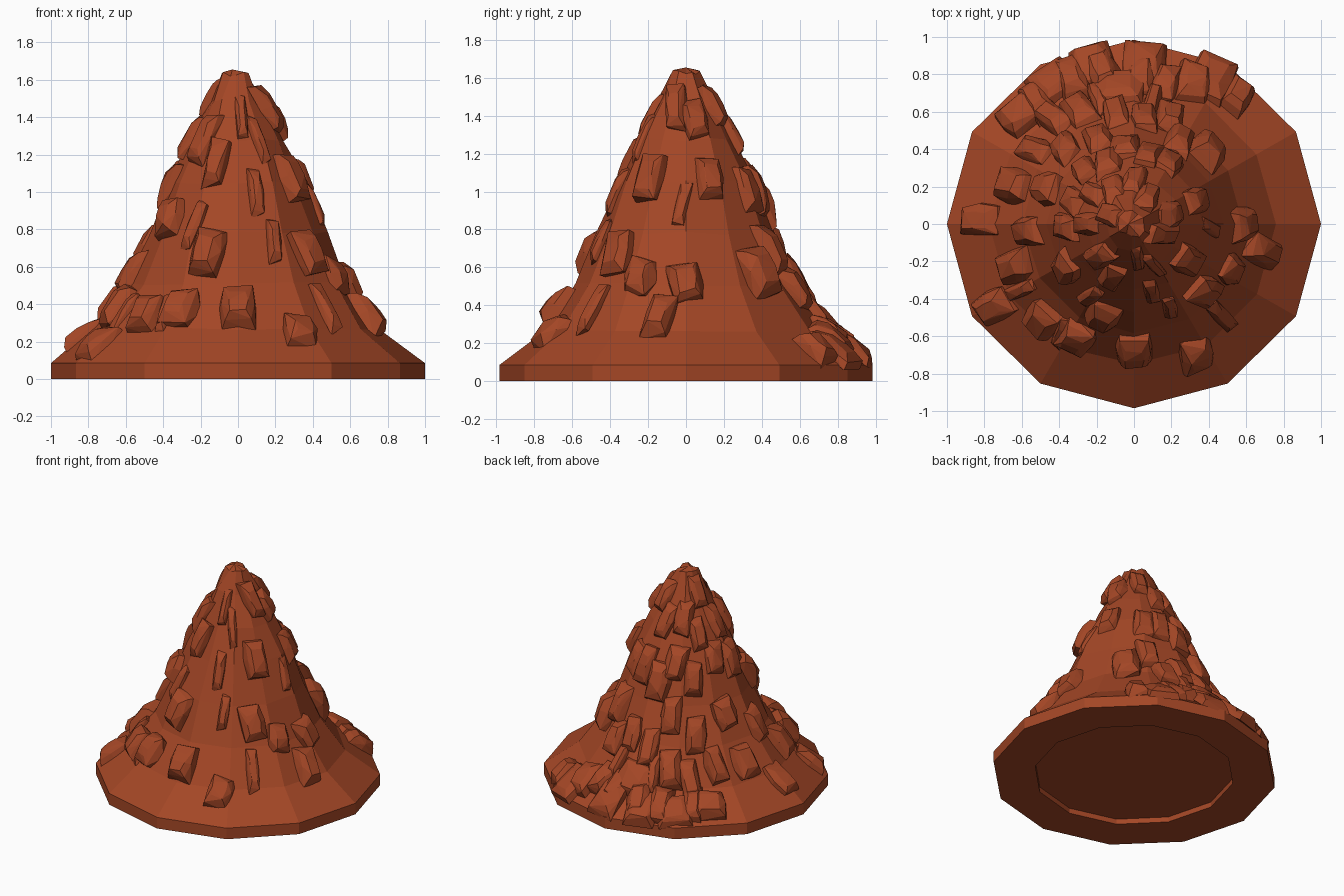
import bpy, bmesh, math, random
from mathutils import Vector

if "Cube" in bpy.data.objects:
    bpy.data.objects.remove(bpy.data.objects["Cube"])

random.seed(4)
SIDES = 12
PROFILE = [(1.0, 0.0), (1.0, 0.085), (0.765, 0.27), (0.59, 0.51), (0.47, 0.78),
           (0.36, 1.05), (0.255, 1.28), (0.145, 1.49), (0.07, 1.63)]

clay = bpy.data.materials.new("red_clay")
clay.diffuse_color = (0.37, 0.062, 0.019, 1)
clay.use_nodes = True
clay.node_tree.nodes["Principled BSDF"].inputs["Base Color"].default_value = clay.diffuse_color


def finish(bm, name):
    bmesh.ops.recalc_face_normals(bm, faces=bm.faces)
    me = bpy.data.meshes.new(name)
    bm.to_mesh(me)
    bm.free()
    me.materials.append(clay)
    ob = bpy.data.objects.new(name, me)
    bpy.context.collection.objects.link(ob)
    return ob


# Twelve-sided mound with a shallow recess underneath
bm = bmesh.new()
rings = []
for i, (r, z) in enumerate([(0.70, 0.04), (0.70, 0.0)] + PROFILE):
    ring = []
    for k in range(SIDES):
        a = math.tau * k / SIDES
        j = random.uniform(-0.012, 0.012) if i > 3 else 0
        y_scale = 0.985 if i > 1 else 1
        ring.append(bm.verts.new(((r + j) * math.cos(a) - 0.01 * (i > 8),
                                  (r + j) * math.sin(a) * y_scale, z + j)))
    rings.append(ring)
for lo, hi in zip(rings, rings[1:]):
    for k in range(SIDES):
        n = (k + 1) % SIDES
        bm.faces.new((lo[k], lo[n], hi[n], hi[k]))
bm.faces.new(rings[0])
apex = bm.verts.new((-0.03, 0.0, 1.655))
for k in range(SIDES):
    bm.faces.new((rings[-1][k], rings[-1][(k + 1) % SIDES], apex))
finish(bm, "mound")


def slope_at(r):
    """Height and uphill direction (radial, z) of the mound at radius r."""
    for (r0, z0), (r1, z1) in zip(PROFILE[1:], PROFILE[2:]):
        if r >= r1 or (r1, z1) == PROFILE[-1]:
            t = (r - r0) / (r1 - r0)
            d = Vector((r1 - r0, z1 - z0)).normalized()
            return z0 + t * (z1 - z0), d


def add_rock(bm, x, y, width, length, height):
    """Blocky lump half sunk in the slope, made as a convex hull."""
    r, a = math.hypot(x, y), math.atan2(y, x)
    r = max(r - 0.015, 0.08)
    z, d = slope_at(r)
    radial = Vector((math.cos(a), math.sin(a), 0))
    side = Vector((-math.sin(a), math.cos(a), 0))
    up = radial * d.x + Vector((0, 0, d.y))
    out = radial * d.y - Vector((0, 0, d.x))
    centre = radial * r + Vector((0, 0, z))
    twist = random.uniform(-0.2, 0.2)
    side, up = (side * math.cos(twist) + up * math.sin(twist),
                up * math.cos(twist) - side * math.sin(twist))
    # Sunken base, then a boxy shoulder, then a smaller crown set downhill
    verts = []
    for scale, h, drop in ((1.25, -0.7, 0), (1.08, 0.4, 0.02), (0.65, 1.0, 0.08)):
        for u, v in ((1, 1), (-1, 1), (-1.15, 0), (-1, -1), (1, -1), (1.15, 0)):
            s = scale * random.uniform(0.78, 1.05)
            p = (centre + side * (u * s * width / 2)
                 + up * ((v * s * 0.9 - drop) * length / 2)
                 + out * (h * height * random.uniform(0.75, 1.1)))
            p.z = max(p.z, 0.03)
            verts.append(bm.verts.new(p))
    res = bmesh.ops.convex_hull(bm, input=verts)
    spare = {g for g in res["geom_interior"] + res["geom_unused"]
             if isinstance(g, bmesh.types.BMVert)}
    bmesh.ops.delete(bm, geom=list(spare), context='VERTS')


def scatter(name, spots, width, length, height):
    bm = bmesh.new()
    for x, y in spots:
        # lumps shrink towards the tip
        f = random.uniform(0.9, 1.1) * min(1.0, 0.55 + math.hypot(x, y))
        add_rock(bm, x, y, width * f, length * random.uniform(0.85, 1.1), height * f)
    finish(bm, name)


# Chunky lumps on the front and sides
scatter("large_lumps", [
    (-0.58, -0.04), (-0.48, 0.2), (-0.65, 0.21), (-0.65, -0.23), (-0.76, -0.45),
    (-0.50, -0.52), (-0.32, -0.62), (-0.38, -0.24), (-0.17, -0.5), (0.0, -0.69),
    (0.34, -0.71), (0.38, -0.37), (0.53, -0.25), (0.3, -0.2), (0.17, -0.06),
    (0.34, 0.13), (0.6, 0.0), (0.71, -0.14), (0.41, 0.4), (0.33, 0.77),
    (0.56, 0.7), (-0.83, 0.02), (0.21, 0.05)], 0.14, 0.25, 0.06)

# Narrower lumps covering the back and left
scatter("back_lumps", [
    (0.03, 0.8), (0.17, 0.77), (-0.17, 0.83), (-0.34, 0.8), (-0.53, 0.68),
    (-0.44, 0.58), (-0.3, 0.62), (-0.1, 0.6), (0.06, 0.58), (0.2, 0.58),
    (0.25, 0.46), (-0.2, 0.47), (-0.38, 0.42), (-0.05, 0.42), (0.08, 0.38),
    (0.19, 0.34), (-0.15, 0.34), (-0.28, 0.3), (-0.26, 0.0), (-0.34, 0.12),
    (-0.12, 0.2), (0.0, 0.25), (-0.19, -0.18), (-0.12, -0.3), (-0.54, 0.4),
    (-0.14, 0.05), (0.08, 0.16), (-0.23, 0.17), (-0.38, -0.02)], 0.12, 0.27, 0.05)

# Low flat lumps where the back meets the rim
scatter("rim_lumps", [
    (-0.24, 0.87), (-0.44, 0.78), (-0.62, 0.6), (0.05, 0.88), (-0.08, 0.75),
    (0.42, 0.8)], 0.19, 0.26, 0.045)

# Thin ridges
scatter("thin_ridges", [
    (0.1, -0.38), (0.2, -0.46), (0.12, -0.24), (0.02, -0.2), (-0.24, -0.4),
    (0.42, -0.02), (-0.4, -0.6), (-0.62, -0.36), (0.48, -0.5), (0.1, 0.68),
    (-0.2, 0.7)], 0.06, 0.28, 0.03)
